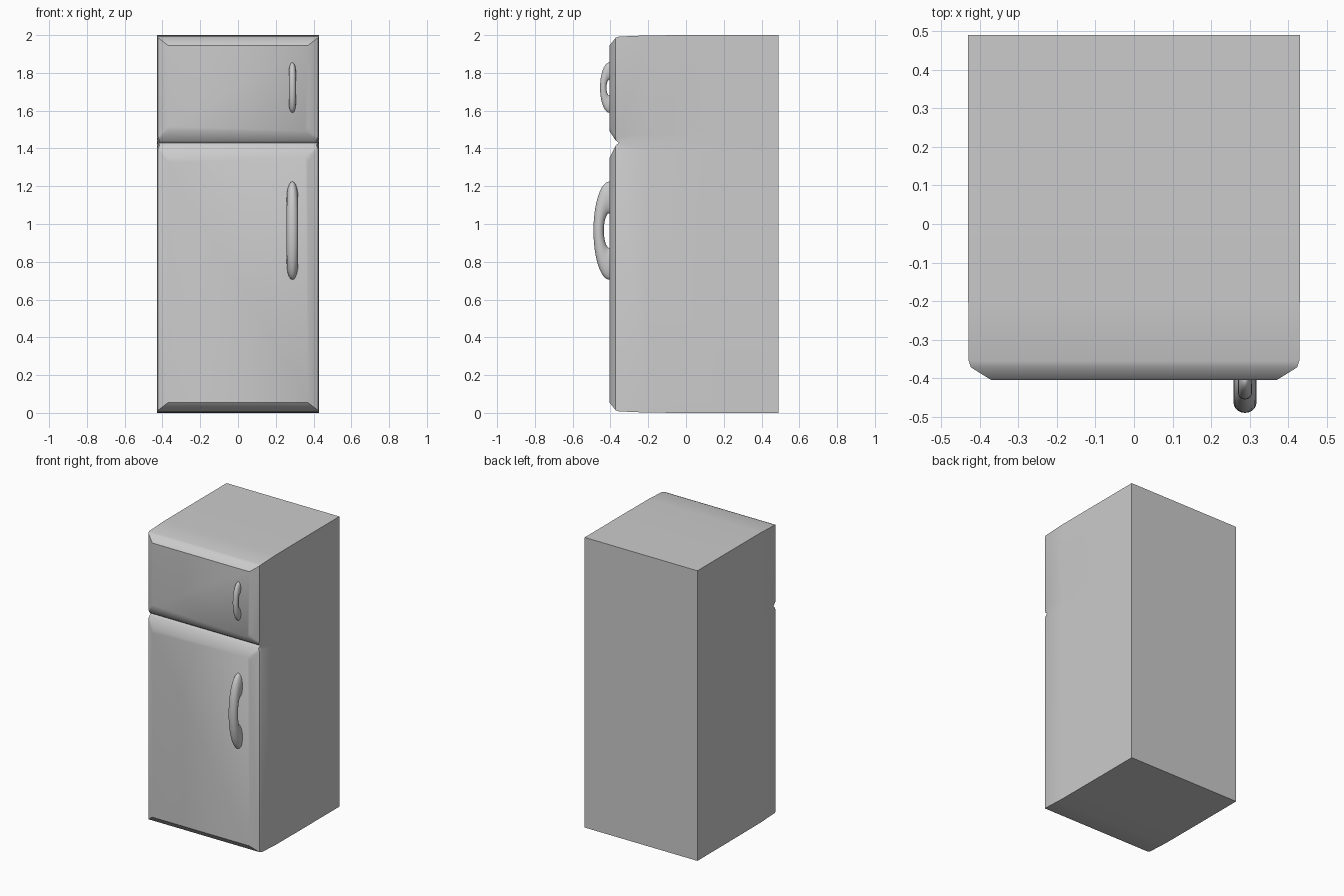
import bpy, bmesh, math

if "Cube" in bpy.data.objects:
    bpy.data.objects.remove(bpy.data.objects["Cube"])

SEAM = 1.43

# Rings from back to front:
# y, half width, half width at seam, outer margin, seam gap up, seam gap down, shoulder height
RINGS = [
    (0.49, 0.430, 0.430, 0.000, 0.0, 0.0, 0.05),
    (0.15, 0.430, 0.430, 0.000, 0.0, 0.0, 0.05),
    (-0.20, 0.430, 0.427, 0.001, 0.0, 0.0, 0.045),
    (-0.355, 0.429, 0.419, 0.008, 0.0, 0.0, 0.03),
    (-0.372, 0.423, 0.416, 0.014, 0.012, 0.014, 0.02),
    (-0.405, 0.370, 0.355, 0.055, 0.062, 0.080, 0.025),
]


def add_section(bm, end_z, up):
    """Loft one door section with its part of the cabinet from the seam to end_z."""
    s = 1 if up else -1
    rows = []
    for y, x, xs, margin, gap_up, gap_down, shoulder in RINGS:
        outer = end_z - s * margin
        seam = SEAM + s * (gap_up if up else gap_down)
        mid = seam + s * shoulder
        pts = [(-x, outer), (x, outer), (x, mid), (xs, seam), (-xs, seam), (-x, mid)]
        rows.append([bm.verts.new((px, y, pz)) for px, pz in pts])
    for r, (a, b) in enumerate(zip(rows, rows[1:])):
        for i in range(6):
            if i == 3 and RINGS[r + 1][4] == 0:
                continue  # the sections join here, no inner wall
            j = (i + 1) % 6
            bm.faces.new((a[i], a[j], b[j], b[i]))
    bm.faces.new(rows[0])
    bm.faces.new(rows[-1])


def handle(name, z, major, minor, width, height):
    """Stretched ring, half sunk in the door."""
    bpy.ops.mesh.primitive_torus_add(
        major_radius=major, minor_radius=minor, major_segments=48, minor_segments=20,
        location=(0.288, -0.405, z), rotation=(0, math.pi / 2, 0))
    ob = bpy.context.object
    ob.name = name
    ob.scale = (height / (major + minor), 1, width / minor)
    bpy.ops.object.shade_smooth()


# Cabinet with freezer door above and fridge door below
bm = bmesh.new()
add_section(bm, 2.0, True)
add_section(bm, 0.0, False)
bmesh.ops.remove_doubles(bm, verts=bm.verts, dist=0.0005)
bmesh.ops.recalc_face_normals(bm, faces=bm.faces)
mesh = bpy.data.meshes.new("refrigerator_body")
bm.to_mesh(mesh)
bm.free()
body = bpy.data.objects.new("refrigerator_body", mesh)
bpy.context.collection.objects.link(body)
bpy.context.view_layer.objects.active = body
body.select_set(True)
bpy.ops.object.shade_smooth_by_angle(angle=math.radians(38))

# Door handles
handle("freezer_handle", 1.722, 0.033, 0.017, 0.018, 0.133)
handle("fridge_handle", 0.965, 0.0575, 0.0275, 0.030, 0.260)
